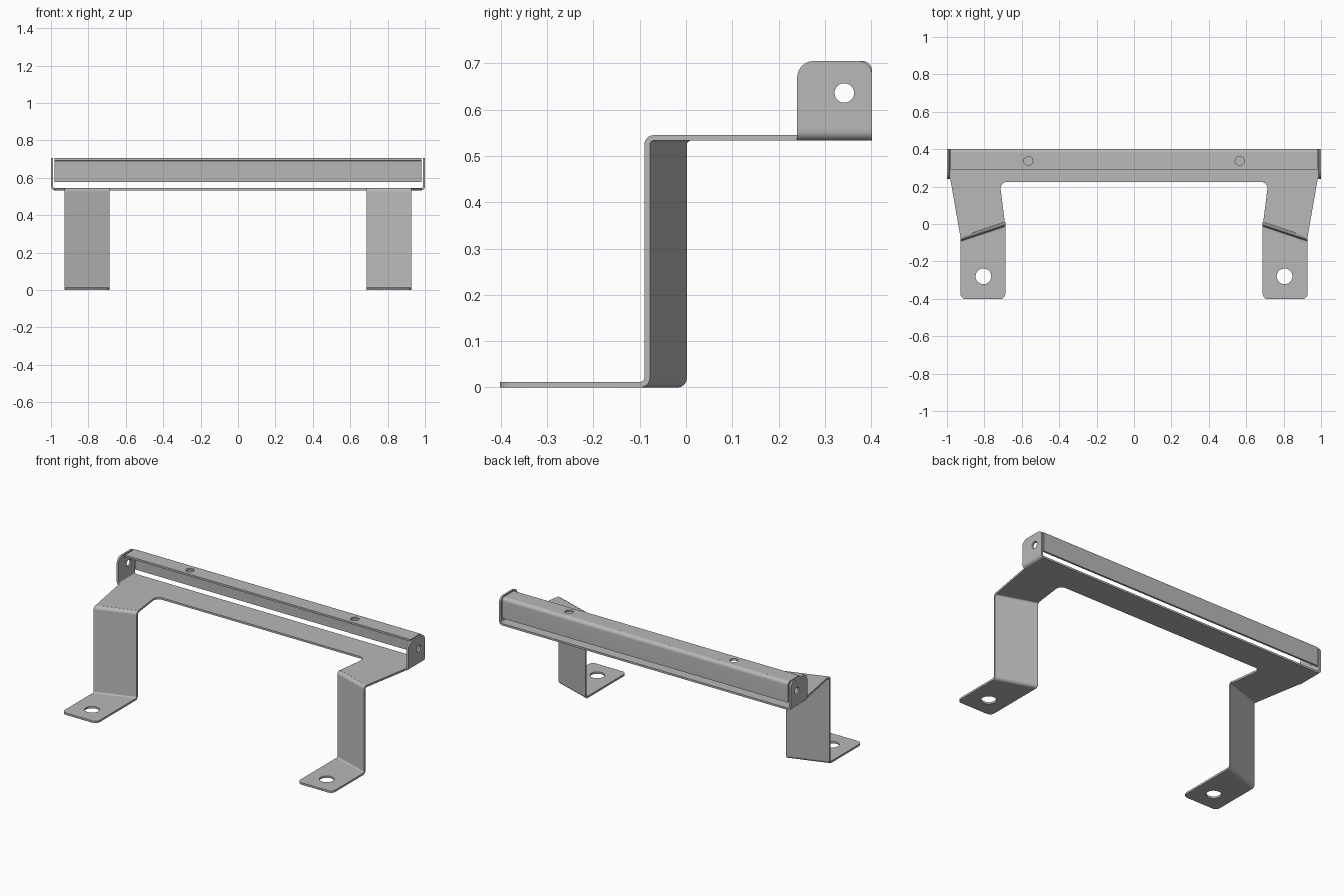
import bpy, bmesh
from math import sin, cos, tan, tau, radians
from mathutils import Vector, Matrix

cube = bpy.data.objects.get("Cube")
if cube:
    bpy.data.objects.remove(cube)

T = 0.012           # sheet thickness
BEND = 0.015        # bend radius on the middle of the sheet
DECK = 0.539        # middle height of the deck
BACK = 0.402        # rear edge

steel = bpy.data.materials.new("grey steel")
steel.use_nodes = True
GREY = (0.48, 0.48, 0.48, 1)
steel.diffuse_color = GREY
bsdf = next(n for n in steel.node_tree.nodes if n.type == 'BSDF_PRINCIPLED')
bsdf.inputs["Base Color"].default_value = GREY

FLAT = Matrix.Identity(3)
SIDE = Matrix(((0, 0, 1), (1, 0, 0), (0, 1, 0)))    # drawn in y, z
UPRIGHT = Matrix(((1, 0, 0), (0, 0, -1), (0, 1, 0)))  # drawn in x, z


def fillet(points, closed=True, steps=8):
    """Round the corners of a path of (x, y, radius) points."""
    out, n = [], len(points)
    for i, (x, y, r) in enumerate(points):
        p = Vector((x, y))
        if r == 0 or (not closed and i in (0, n - 1)):
            out.append(p)
            continue
        a = (Vector(points[i - 1][:2]) - p).normalized()
        b = (Vector(points[(i + 1) % n][:2]) - p).normalized()
        half = a.angle(b) / 2
        centre = p + (a + b).normalized() * (r / sin(half))
        u = p + a * (r / tan(half)) - centre
        v = p + b * (r / tan(half)) - centre
        sweep = u.angle(v)
        for k in range(steps + 1):
            t = k / steps
            out.append(centre + (u * sin((1 - t) * sweep) + v * sin(t * sweep)) / sin(sweep))
    return out


def circle(x, y, r, n=32):
    return [Vector((x + r * cos(tau * k / n), y + r * sin(tau * k / n))) for k in range(n)]


def finish(name, bm, side=1):
    if side < 0:
        bmesh.ops.scale(bm, vec=(-1, 1, 1), verts=bm.verts)
    bmesh.ops.remove_doubles(bm, verts=bm.verts, dist=1e-5)
    bmesh.ops.recalc_face_normals(bm, faces=bm.faces)
    mesh = bpy.data.meshes.new(name)
    bm.to_mesh(mesh)
    bm.free()
    mesh.materials.append(steel)
    for poly in mesh.polygons:
        poly.use_smooth = True
    mesh.set_sharp_from_angle(angle=radians(35))
    obj = bpy.data.objects.new(name, mesh)
    bpy.context.collection.objects.link(obj)


def plate(name, loops, plane, offset, side=1):
    """Flat sheet from an outline followed by hole loops."""
    curve = bpy.data.curves.new(name + "_outline", 'CURVE')
    curve.dimensions, curve.fill_mode, curve.extrude = '2D', 'BOTH', T / 2
    for loop in loops:
        spline = curve.splines.new('POLY')
        spline.points.add(len(loop) - 1)
        spline.use_cyclic_u = True
        for pt, co in zip(spline.points, loop):
            pt.co = (co.x, co.y, 0, 1)
    temp = bpy.data.objects.new(name + "_temp", curve)
    mesh = temp.to_mesh()
    bm = bmesh.new()
    bm.from_mesh(mesh)
    temp.to_mesh_clear()
    bpy.data.objects.remove(temp)
    bpy.data.curves.remove(curve)
    bmesh.ops.transform(bm, matrix=plane.to_4x4(), verts=bm.verts)
    bmesh.ops.translate(bm, vec=plane @ Vector((0, 0, offset)), verts=bm.verts)
    finish(name, bm, side)


def folded(name, path, place, side=1):
    """Thick folded strip; place(point, end) gives the 3D position at each end."""
    bm = bmesh.new()
    inner, outer = [], []
    for i, p in enumerate(path):
        d = (path[min(i + 1, len(path) - 1)] - path[max(i - 1, 0)]).normalized()
        nrm = Vector((-d.y, d.x)) * T / 2
        inner.append(p - nrm)
        outer.append(p + nrm)
    rings = [[bm.verts.new(place(q, end)) for q in (inner[i], outer[i])]
             for end in (0, 1) for i in range(len(path))]
    n = len(path)
    for i in range(n - 1):
        a, b, c, d = rings[i], rings[i + 1], rings[n + i], rings[n + i + 1]
        bm.faces.new((a[0], b[0], b[1], a[1]))
        bm.faces.new((c[0], c[1], d[1], d[0]))
        for k in (0, 1):
            bm.faces.new((a[k], c[k], d[k], b[k]))
    for i in (0, n - 1):
        bm.faces.new((rings[i][0], rings[i][1], rings[n + i][1], rings[n + i][0]))
    finish(name, bm, side)


# Slanted bend line of each leg, from its inner to its outer edge
IN_X, OUT_X = 0.688, 0.928
IN_Y, OUT_Y = -0.004, -0.084

# Deck with two arms
half = [(0.982, BACK, 0), (0.982, 0.24, 0), (OUT_X, OUT_Y + BEND, 0),
        (IN_X + 0.003, IN_Y + BEND, 0), (0.718, 0.225, 0.035)]
deck = half + [(-x, y, r) for x, y, r in reversed(half)]
plate("deck", [fillet(deck)], FLAT, DECK)

for side, label in ((1, "left"), (-1, "right")):
    # Leg with a bend at the top and the bottom
    leg = fillet([(BEND, DECK, 0), (0, DECK, BEND * 0.99),
                  (0, T / 2, BEND * 0.99), (-BEND, T / 2, 0)], closed=False)
    folded(label + "_leg", leg,
           lambda q, e: ((IN_X, IN_Y + q.x, q.y), (OUT_X, OUT_Y + q.x, q.y))[e], side)

    # Foot with a bolt hole
    foot = [(IN_X, IN_Y - BEND, 0), (IN_X, -0.402, 0.03),
            (OUT_X, -0.402, 0.03), (OUT_X, OUT_Y - BEND, 0)]
    plate(label + "_foot", [fillet(foot), circle(0.805, -0.28, 0.042)], FLAT, T / 2, side)

    # End flange and the bend that joins it to the deck
    wall = 1 - T / 2
    bend = fillet([(0.975, DECK, 0), (wall, DECK, BEND), (wall, DECK + 0.02, 0)], closed=False)
    folded(label + "_flange_bend", bend,
           lambda q, e: (q.x, (0.24, BACK)[e], q.y), side)
    flange = [(0.24, DECK + 0.018, 0), (BACK, DECK + 0.018, 0),
              (BACK, 0.705, 0.03), (0.24, 0.705, 0.036)]
    plate(label + "_flange", [fillet(flange), circle(0.342, 0.636, 0.021)], SIDE, wall, side)

# Angle bar: top with two holes, rounded rear bend, rear wall
BAR, TOP, REAR = 0.98, 0.705 - T / 2, BACK - T / 2
bar_top = [(-BAR, 0.29, 0), (BAR, 0.29, 0), (BAR, REAR - BEND, 0), (-BAR, REAR - BEND, 0)]
plate("bar_top", [fillet(bar_top)] + [circle(s * 0.565, 0.337, 0.024) for s in (1, -1)], FLAT, TOP)
rear = fillet([(REAR - BEND - 0.002, TOP, 0), (REAR, TOP, BEND), (REAR, 0.578, 0)], closed=False)
folded("bar_rear", rear, lambda q, e: ((-BAR, BAR)[e], q.x, q.y))
